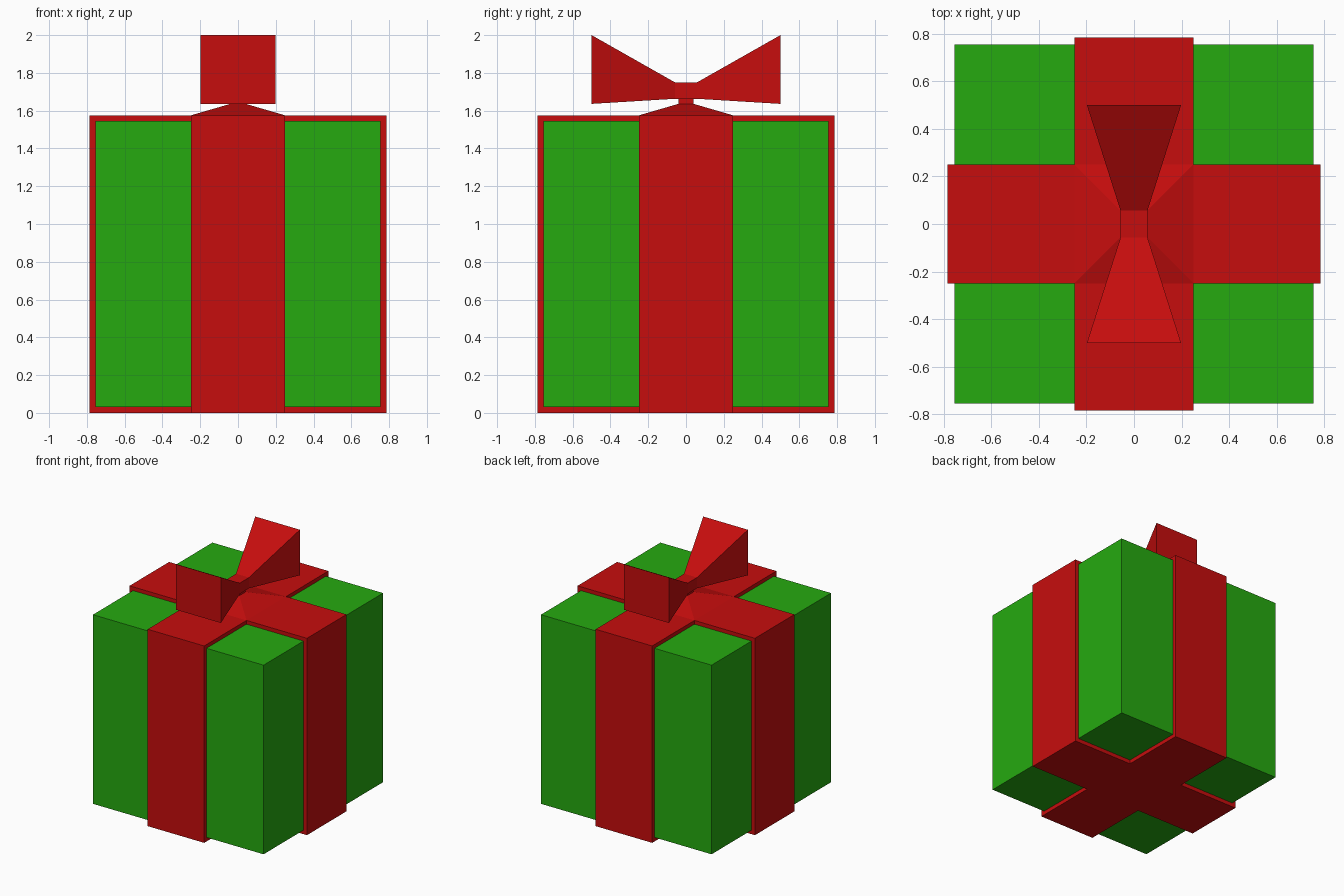
import bpy, bmesh

if "Cube" in bpy.data.objects:
    bpy.data.objects.remove(bpy.data.objects["Cube"])


def material(name, rgb):
    m = bpy.data.materials.new(name)
    m.diffuse_color = (*rgb, 1.0)
    m.use_nodes = True
    m.node_tree.nodes["Principled BSDF"].inputs["Base Color"].default_value = m.diffuse_color
    return m


RED = material("ribbon red", (0.565, 0.004, 0.004))
GREEN = material("wrapping green", (0.019, 0.40, 0.005))


def loft(name, rings, mat):
    """Skin a list of equal-length point loops and cap both ends."""
    bm = bmesh.new()
    loops = [[bm.verts.new(p) for p in ring] for ring in rings]
    n = len(loops[0])
    for a, b in zip(loops, loops[1:]):
        for i in range(n):
            j = (i + 1) % n
            bm.faces.new((a[i], a[j], b[j], b[i]))
    bm.faces.new(loops[0])
    bm.faces.new(loops[-1])
    bmesh.ops.recalc_face_normals(bm, faces=bm.faces)
    mesh = bpy.data.meshes.new(name)
    bm.to_mesh(mesh)
    bm.free()
    mesh.materials.append(mat)
    obj = bpy.data.objects.new(name, mesh)
    bpy.context.collection.objects.link(obj)
    return obj


def square(r, z):
    return [(-r, -r, z), (r, -r, z), (r, r, z), (-r, r, z)]


def cross(r, w, z):
    pts = [(w, -r), (w, -w), (r, -w), (r, w), (w, w), (w, r),
           (-w, r), (-w, w), (-r, w), (-r, -w), (-w, -w), (-w, -r)]
    return [(x, y, z) for x, y in pts]


def upright(y, half_x, z0, z1):
    return [(-half_x, y, z0), (half_x, y, z0), (half_x, y, z1), (-half_x, y, z1)]


# Wrapped box
loft("gift_box", [square(0.755, 0.032), square(0.755, 1.545)], GREEN)

# Crossed ribbon bands around all sides
loft("ribbon_bands", [cross(0.785, 0.25, 0.0), cross(0.785, 0.25, 1.575)], RED)

# Low pyramid and short neck under the bow
loft("bow_base", [square(0.25, 1.575), square(0.04, 1.636), square(0.04, 1.68)], RED)

# Bow flaring out to the front and back
loft("bow", [upright(-0.5, 0.198, 1.636, 2.0), upright(-0.057, 0.057, 1.663, 1.749),
             upright(0.057, 0.057, 1.663, 1.749), upright(0.5, 0.198, 1.636, 2.0)], RED)
